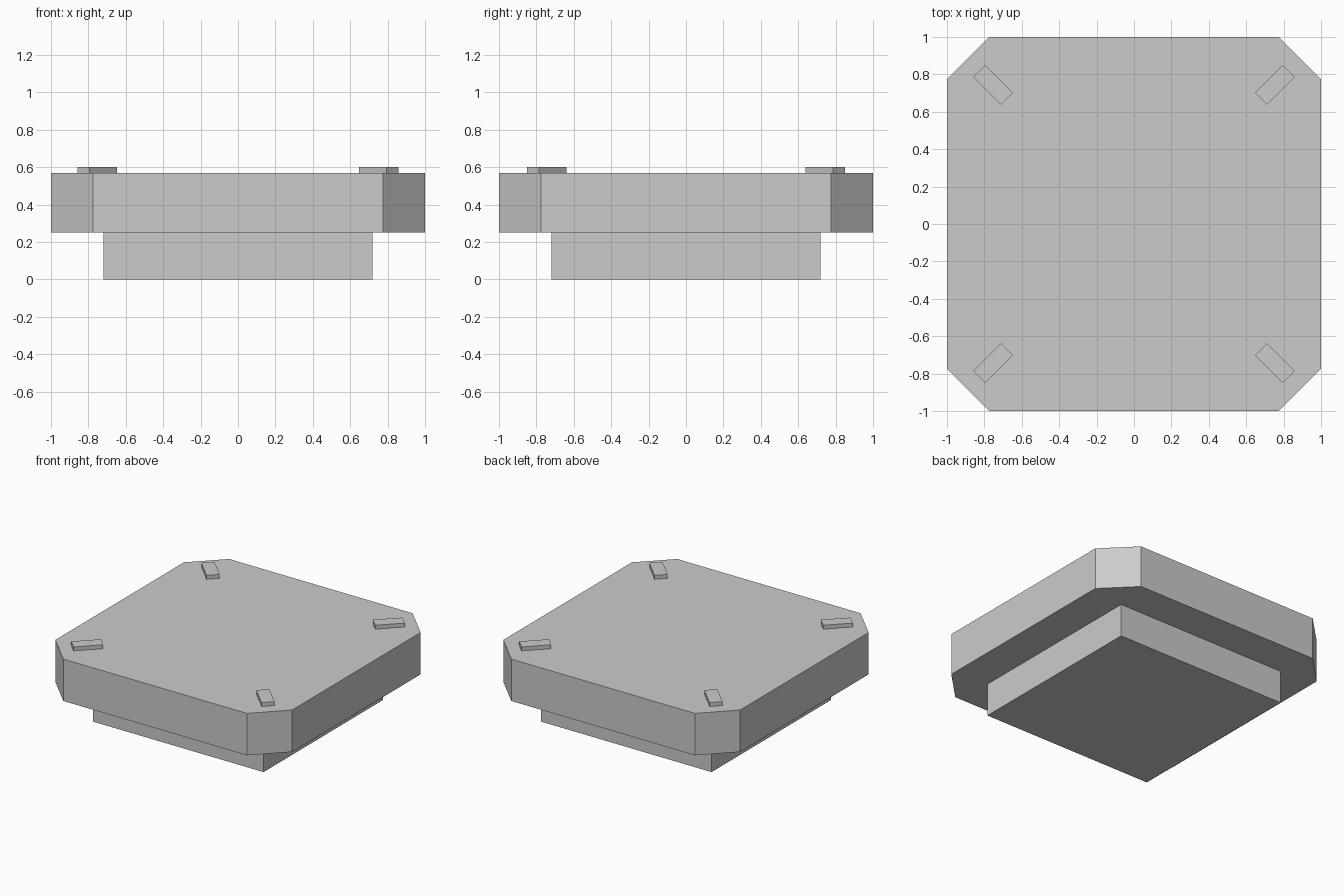
import bpy
import bmesh
from math import atan2
from mathutils import Matrix, Vector

cube = bpy.data.objects.get("Cube")
if cube:
    bpy.data.objects.remove(cube, do_unlink=True)

grey = bpy.data.materials.new("plain_grey")
grey.use_nodes = True
colour = (0.6, 0.6, 0.6, 1)
grey.diffuse_color = colour
grey.node_tree.nodes["Principled BSDF"].inputs["Base Color"].default_value = colour


def add_block(name, size, centre, angle=0, chamfer=0):
    """Box turned about z, with optional chamfered upright edges."""
    bm = bmesh.new()
    bmesh.ops.create_cube(bm, size=1, matrix=Matrix.Diagonal((*size, 1)))
    if chamfer:
        upright = [e for e in bm.edges
                   if abs(e.verts[0].co.z - e.verts[1].co.z) > size[2] / 2]
        bmesh.ops.bevel(bm, geom=upright, offset=chamfer, segments=1,
                        affect='EDGES')
    mesh = bpy.data.meshes.new(name)
    bm.to_mesh(mesh)
    bm.free()
    mesh.materials.append(grey)
    obj = bpy.data.objects.new(name, mesh)
    obj.location = Vector(centre)
    obj.rotation_euler.z = angle
    bpy.context.collection.objects.link(obj)
    return obj


# Square plinth and the wider slab with cut corners
add_block("base_plinth", (1.44, 1.44, 0.25), (0, 0, 0.125))
add_block("top_slab", (2, 2, 0.32), (0, 0, 0.41), chamfer=0.225)

# Small raised bars pointing out to each corner
for depth, sy in (("front", -1), ("back", 1)):
    for side, sx in (("right", -1), ("left", 1)):
        add_block(f"{depth}_{side}_corner_bar", (0.208, 0.092, 0.03),
                  (0.753 * sx, 0.744 * sy, 0.585), atan2(sy, sx))
